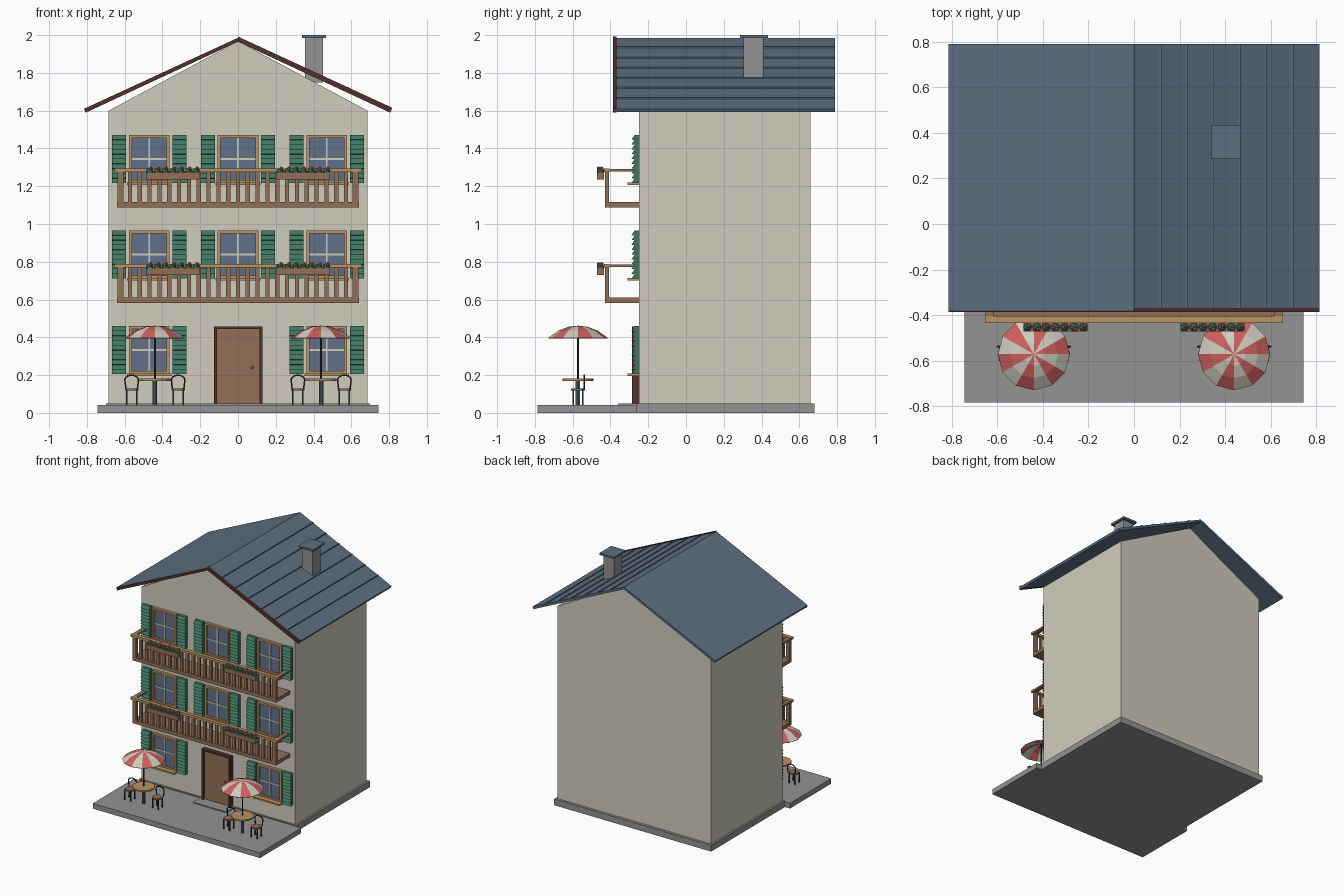
import bpy
import bmesh
from math import cos, sin, pi
from mathutils import Matrix, Vector

cube = bpy.data.objects.get("Cube")
if cube:
    bpy.data.objects.remove(cube, do_unlink=True)


def material(name, r, g, b):
    def lin(c):
        c /= 255
        return c / 12.92 if c <= 0.04 else ((c + 0.055) / 1.055) ** 2.4
    mat = bpy.data.materials.new(name)
    mat.use_nodes = True
    color = (lin(r), lin(g), lin(b), 1)
    mat.diffuse_color = color
    mat.node_tree.nodes["Principled BSDF"].inputs["Base Color"].default_value = color
    return mat


CREAM = material("cream plaster", 208, 205, 190)
SLATE = material("slate blue roof", 93, 110, 128)
GLASS = material("window glass", 97, 113, 138)
STONE = material("grey stone", 146, 147, 146)
GREEN = material("shutter green", 62, 118, 96)
WOOD = material("brown wood", 146, 112, 86)
TAN = material("light wood", 186, 147, 98)
DARK = material("dark brown trim", 80, 48, 46)
RED = material("canopy red", 206, 95, 95)
METAL = material("dark metal", 48, 54, 62)


def finish(name, bm, *mats):
    bmesh.ops.recalc_face_normals(bm, faces=bm.faces)
    mesh = bpy.data.meshes.new(name)
    bm.to_mesh(mesh)
    bm.free()
    obj = bpy.data.objects.new(name, mesh)
    bpy.context.collection.objects.link(obj)
    for mat in mats:
        mesh.materials.append(mat)
    return obj


def boxes(name, mat, *spans):
    """One object from boxes given as (x0, x1, y0, y1, z0, z1)."""
    bm = bmesh.new()
    for x0, x1, y0, y1, z0, z1 in spans:
        size = Matrix.Diagonal((x1 - x0, y1 - y0, z1 - z0, 1))
        center = Matrix.Translation(((x0 + x1) / 2, (y0 + y1) / 2, (z0 + z1) / 2))
        bmesh.ops.create_cube(bm, size=1, matrix=center @ size)
    return finish(name, bm, mat)


def prism(name, mat, points, offset):
    """Extrude a flat outline along an offset."""
    bm = bmesh.new()
    face = bm.faces.new([bm.verts.new(p) for p in points])
    new = bmesh.ops.extrude_face_region(bm, geom=[face])["geom"]
    bmesh.ops.translate(bm, vec=offset, verts=[v for v in new if isinstance(v, bmesh.types.BMVert)])
    return finish(name, bm, mat)


def cylinder(name, mat, x, y, z0, z1, radius, sides=12):
    bm = bmesh.new()
    bmesh.ops.create_cone(bm, cap_ends=True, segments=sides, radius1=radius, radius2=radius,
                          depth=z1 - z0, matrix=Matrix.Translation((x, y, (z0 + z1) / 2)))
    return finish(name, bm, mat)


def blobs(name, mat, centers, radius):
    bm = bmesh.new()
    for c in centers:
        bmesh.ops.create_icosphere(bm, subdivisions=1, radius=radius, matrix=Matrix.Translation(c))
    return finish(name, bm, mat)


def array(obj, count, step):
    mod = obj.modifiers.new("Repeat", "ARRAY")
    mod.count = count
    mod.use_relative_offset = False
    mod.use_constant_offset = True
    mod.constant_offset_displace = step


# Ground slabs, walls and gable
WALL = -0.25
boxes("plinth", STONE, (-0.70, 0.70, -0.26, 0.68, 0, 0.05))
boxes("terrace", STONE, (-0.745, 0.745, -0.785, -0.26, 0, 0.042))
boxes("walls", CREAM, (-0.685, 0.685, WALL, 0.66, 0.05, 1.6))
prism("gable", CREAM, [(-0.685, WALL, 1.6), (0.685, WALL, 1.6), (0, WALL, 1.968)], (0, 0.91, 0))


# Roof slopes with front trim
EAVE, RIDGE, EAVE_Z = 0.815, 1.986, 1.61
SLOPE = (RIDGE - EAVE_Z) / EAVE


def slope_outline(side, y, lift, drop):
    return [(0, y, RIDGE + lift), (side * EAVE, y, EAVE_Z + lift),
            (side * (EAVE - 0.008), y, EAVE_Z - drop), (0, y, RIDGE - drop)]


for side, label, lift in ((-1, "right", -0.001), (1, "left", 0.006)):
    prism(label + "_roof_slope", SLATE, slope_outline(side, -0.38, 0, 0.018), (0, 1.17, 0))
    prism(label + "_roof_trim", DARK, slope_outline(side, -0.386, lift, 0.021), (0, 0.018, 0))

# Thin seams along the left slope
PITCH = 0.116
z = RIDGE - SLOPE * PITCH
seam = boxes("roof_seams", SLATE, (PITCH - 0.004, PITCH + 0.004, -0.368, 0.788, z - 0.008, z + 0.006))
array(seam, 6, (PITCH, 0, -SLOPE * PITCH))

# Chimney
boxes("chimney", STONE, (0.355, 0.45, 0.305, 0.41, 1.75, 1.987))
boxes("chimney_cap", SLATE, (0.338, 0.467, 0.285, 0.435, 1.985, 2.0))


# Windows with louvred shutters
def shutter(x0, z0):
    slats, height, width = 10, 0.255, 0.074
    step = height / slats
    outline = [(x0, WALL, z0 + height), (x0, WALL, z0)]
    for i in range(slats):
        outline += [(x0, -0.288, z0 + step * i), (x0, -0.272, z0 + step * (i + 0.95))]
    prism("shutter", GREEN, outline, (width, 0, 0))


def window(x, z0):
    w, z1, t = 0.108, z0 + 0.255, 0.016
    front = -0.272
    boxes("window_frame", TAN,
          (x - w, x - w + t, front, WALL, z0, z1), (x + w - t, x + w, front, WALL, z0, z1),
          (x - w + t, x + w - t, front, WALL, z1 - t, z1),
          (x - w + t, x + w - t, front, WALL, z0, z0 + t))
    boxes("window_glass", GLASS, (x - w + t, x + w - t, -0.257, WALL, z0 + t, z1 - t))
    mid = z0 + 0.128
    boxes("window_bars", CREAM, (x - 0.005, x + 0.005, -0.264, -0.256, z0 + t, z1 - t),
          (x - w + t, x + w - t, -0.263, -0.256, mid - 0.005, mid + 0.005))
    boxes("window_sill", TAN, (x - 0.118, x + 0.118, -0.31, WALL, z0 - 0.01, z0 + 0.004))
    shutter(x - 0.197, z0)
    shutter(x + 0.123, z0)


STOREY = 0.506
for floor in range(3):
    for x in (-0.47, 0, 0.47):
        if floor or x:
            window(x, 0.205 + STOREY * floor)

# Door
boxes("door", WOOD, (-0.112, 0.115, -0.268, WALL, 0.05, 0.445))
boxes("door_frame", DARK, (-0.126, -0.11, -0.285, WALL, 0.05, 0.457),
      (0.113, 0.129, -0.285, WALL, 0.05, 0.457), (-0.11, 0.113, -0.285, WALL, 0.443, 0.457))
boxes("doorstep", STONE, (-0.15, 0.15, -0.36, -0.26, 0.04, 0.05))
blobs("door_knob", TAN, [(0.075, -0.274, 0.24)], 0.009)


# Balconies with flower boxes
def flower_box(x, z):
    boxes("flower_box", WOOD, (x - 0.14, x + 0.14, -0.472, -0.434, z, z + 0.036))
    spots = [x - 0.123 + 0.041 * i for i in range(7)]
    blobs("leaves", GREEN, [(s, -0.453, z + 0.042) for s in spots], 0.021)
    blobs("blossoms", RED, [(s + 0.006, -0.455 + 0.008 * (-1) ** i, z + 0.058)
                            for i, s in enumerate(spots)], 0.011)


def balcony(z):
    boxes("balcony_floor", WOOD, (-0.64, 0.64, -0.43, WALL, z, z + 0.028))
    boxes("balcony_handrail", TAN, (-0.655, 0.655, -0.435, -0.405, z + 0.188, z + 0.206))
    boxes("balcony_side_rails", WOOD, *[(s - 0.018, s + 0.018, -0.405, WALL, z + 0.19, z + 0.204)
                                        for s in (-0.635, 0.635)])
    boxes("balcony_posts", WOOD, *[(s - 0.016, s + 0.016, -0.43, -0.408, z + 0.028, z + 0.188)
                                   for s in (-0.622, 0.622)])
    baluster = boxes("balusters", WOOD, (-0.583, -0.561, -0.427, -0.411, z + 0.028, z + 0.188))
    array(baluster, 23, (0.052, 0, 0))
    for x in (-0.345, 0.345):
        flower_box(x, z + 0.148)


for floor in range(2):
    balcony(1.088 - STOREY * floor)


# Parasols, tables and chairs
def canopy(x, y):
    bm = bmesh.new()
    sides = 12
    rings = [[bm.verts.new((x + r * cos(2 * pi * i / sides), y + r * sin(2 * pi * i / sides), z))
              for i in range(sides)] for r, z in ((0.158, 0.397), (0.105, 0.435), (0.05, 0.456))]
    top = bm.verts.new((x, y, 0.462))
    for i in range(sides):
        j = (i + 1) % sides
        faces = [bm.faces.new((a[i], a[j], b[j], b[i])) for a, b in zip(rings, rings[1:])]
        faces.append(bm.faces.new((rings[-1][i], rings[-1][j], top)))
        for face in faces:
            face.material_index = i % 2
    obj = finish("parasol_canopy", bm, RED, CREAM)
    obj.modifiers.new("Thickness", "SOLIDIFY").thickness = 0.004


def chair(x, y):
    cylinder("chair_seat", WOOD, x, y, 0.118, 0.13, 0.036)
    boxes("chair_legs", METAL, *[(x + a - 0.004, x + a + 0.004, y + b - 0.004, y + b + 0.004, 0.042, 0.12)
                                 for a in (-0.026, 0.026) for b in (-0.026, 0.026)])
    curve = bpy.data.curves.new("chair_back", "CURVE")
    curve.dimensions = "3D"
    curve.bevel_depth = 0.0045
    curve.bevel_resolution = 1
    path = [Vector((-0.03, 0, 0.125))]
    path += [Vector((-0.036 * cos(pi * i / 6), 0, 0.175 + 0.025 * sin(pi * i / 6))) for i in range(7)]
    path.append(Vector((0.03, 0, 0.125)))
    spline = curve.splines.new("POLY")
    spline.points.add(len(path) - 1)
    for point, co in zip(spline.points, path):
        point.co = (x + co.x, y + 0.033, co.z, 1)
    curve.materials.append(METAL)
    bpy.context.collection.objects.link(bpy.data.objects.new("chair_back", curve))


for x in (-0.44, 0.44):
    y = -0.572
    canopy(x, y)
    cylinder("parasol_pole", METAL, x, y, 0.17, 0.458, 0.005, 8)
    cylinder("table_stem", SLATE, x, y, 0.042, 0.172, 0.012, 10)
    cylinder("table_top", TAN, x, y, 0.17, 0.182, 0.082, 16)
    for offset in (-0.123, 0.123):
        chair(x + offset, y)
